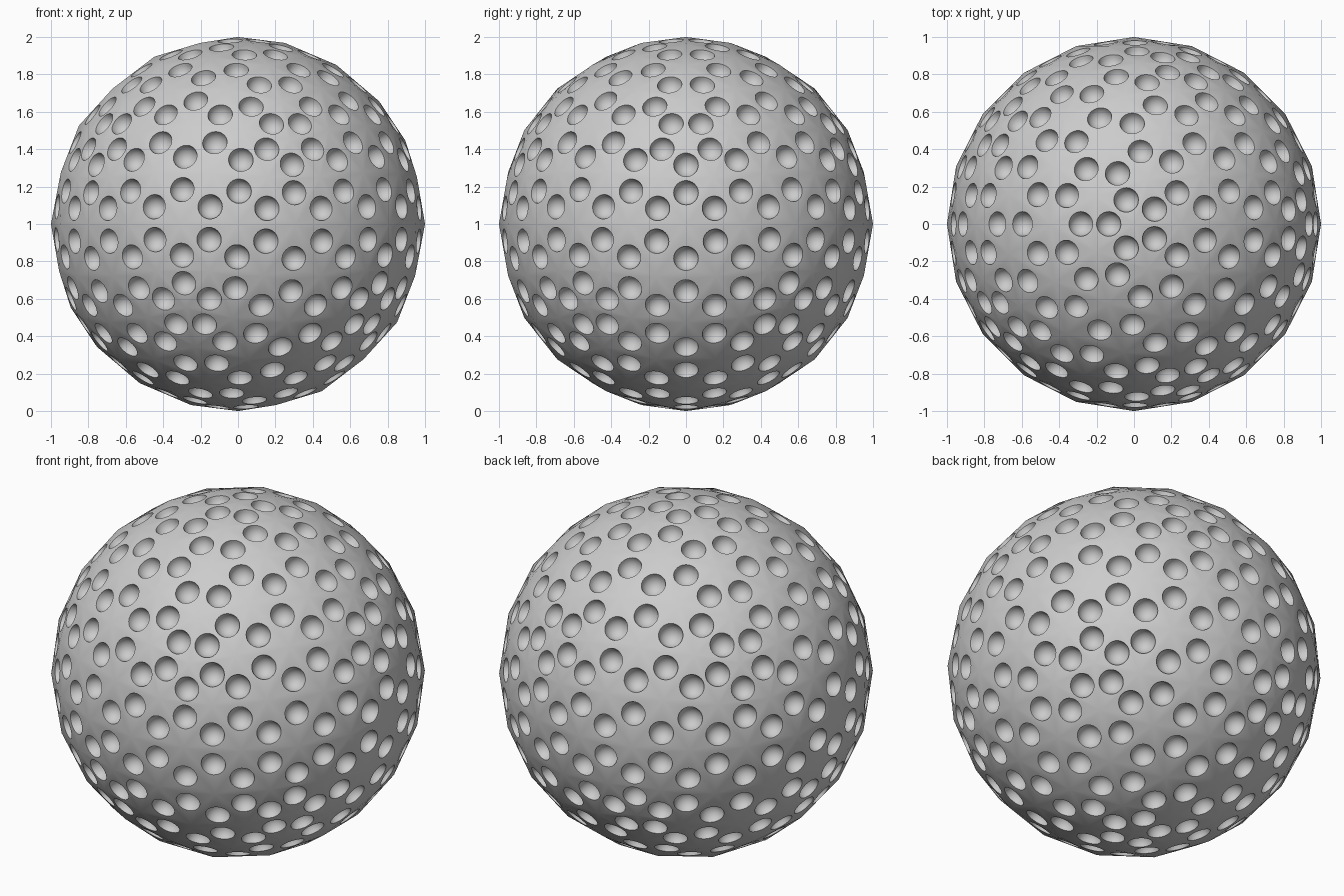
import bpy, bmesh
from math import sin, cos, pi, radians
from mathutils import Vector

if "Cube" in bpy.data.objects:
    bpy.data.objects.remove(bpy.data.objects["Cube"])

RADIUS, DIMPLE, SEGS, RINGS = 1.0, 0.066, 24, 6

# Faceted base sphere: one dimple per triangle
base = bmesh.new()
bmesh.ops.create_icosphere(base, subdivisions=3, radius=RADIUS)
base.verts.ensure_lookup_table()

bm = bmesh.new()
corners = [bm.verts.new(v.co + Vector((0, 0, RADIUS))) for v in base.verts]


def dimpled_face(tri, normal):
    """Rebuild a triangle with a round hemispherical hollow at its centre."""
    centre = sum((v.co for v in tri), Vector()) / 3
    u = (tri[0].co - centre).normalized()
    w = normal.cross(u)
    rings = []
    for r in range(RINGS):
        t = r / RINGS * pi / 2
        rings.append([bm.verts.new(
            centre + DIMPLE * (cos(t) * (cos(a) * u + sin(a) * w) - sin(t) * normal))
            for a in (2 * pi * i / SEGS for i in range(SEGS))])
    bottom = bm.verts.new(centre - DIMPLE * normal)

    # flat surround between the triangle and the rim
    rim, third = rings[0], SEGS // 3
    for k in range(3):
        for j in range(-third // 2, third // 2):
            i = k * third + j
            bm.faces.new((tri[k], rim[(i + 1) % SEGS], rim[i % SEGS]))
        m = (k * third + third // 2) % SEGS
        bm.faces.new((tri[k], tri[(k + 1) % 3], rim[m]))

    # hollow
    for a, b in zip(rings, rings[1:]):
        for i in range(SEGS):
            n = (i + 1) % SEGS
            bm.faces.new((a[i], a[n], b[n], b[i]))
    for i in range(SEGS):
        bm.faces.new((rings[-1][i], rings[-1][(i + 1) % SEGS], bottom))


for f in base.faces:
    f.normal_update()
    dimpled_face([corners[v.index] for v in f.verts], f.normal)
base.free()

bmesh.ops.recalc_face_normals(bm, faces=bm.faces)
mesh = bpy.data.meshes.new("dimpled_ball")
bm.to_mesh(mesh)
bm.free()
ball = bpy.data.objects.new("dimpled_ball", mesh)
bpy.context.collection.objects.link(ball)
bpy.context.view_layer.objects.active = ball
ball.select_set(True)
bpy.ops.object.shade_smooth_by_angle(angle=radians(30))
